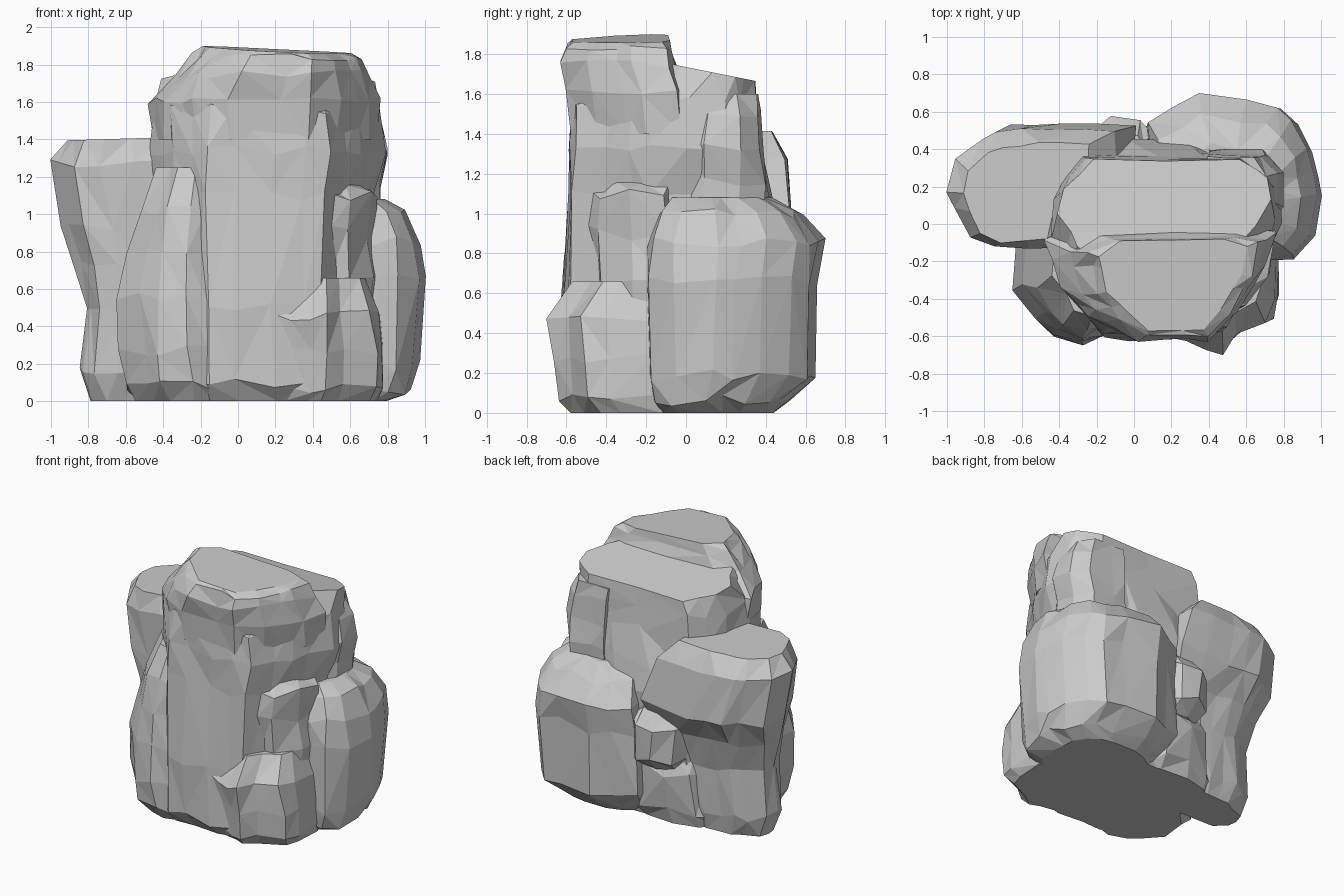
import bpy, bmesh, random


def rock(name, outline, levels, seed, jitter=0.018, tilt_x=0.0, tilt_y=0.0):
    """Loft a plan outline through levels (z, x0, x1, y0, y1) into a faceted stone."""
    rnd = random.Random(seed)
    ox = [p[0] for p in outline]
    oy = [p[1] for p in outline]
    # halve the long edges so the facets stay chunky but irregular
    pts = []
    for i, p in enumerate(outline):
        q = outline[(i + 1) % len(outline)]
        pts.append(p)
        if abs(p[0] - q[0]) + abs(p[1] - q[1]) > 0.28:
            t = rnd.uniform(0.35, 0.65)
            pts.append((p[0] + (q[0] - p[0]) * t, p[1] + (q[1] - p[1]) * t))

    bm = bmesh.new()
    rings = []
    top = len(levels) - 1
    for k, (z, x0, x1, y0, y1) in enumerate(levels):
        ring = []
        for px, py in pts:
            x = x0 + (px - min(ox)) / (max(ox) - min(ox)) * (x1 - x0)
            y = y0 + (py - min(oy)) / (max(oy) - min(oy)) * (y1 - y0)
            x += rnd.uniform(-jitter, jitter)
            y += rnd.uniform(-jitter, jitter)
            h = z
            if 0 < k < top:
                h += rnd.uniform(-2, 2) * jitter
            if k == top:
                h += tilt_x * (x - (x0 + x1) / 2) + tilt_y * (y - (y0 + y1) / 2)
            ring.append(bm.verts.new((x, y, max(h, 0.0))))
        rings.append(ring)
    n = len(pts)
    for a, b in zip(rings, rings[1:]):
        for i in range(n):
            j = (i + 1) % n
            quad = (a[i], a[j], b[j], b[i])
            s = rnd.randint(0, 1)
            bm.faces.new((quad[s], quad[s + 1], quad[s + 2]))
            bm.faces.new((quad[s], quad[s + 2], quad[(s + 3) % 4]))
    bm.faces.new(rings[-1])
    bm.faces.new(rings[0][::-1])
    bmesh.ops.recalc_face_normals(bm, faces=bm.faces)
    mesh = bpy.data.meshes.new(name)
    bm.to_mesh(mesh)
    bm.free()
    obj = bpy.data.objects.new(name, mesh)
    bpy.context.collection.objects.link(obj)
    return obj


# Tall central stone, its back top sloping down
rock("main_pillar",
     [(-.16, -.6), (.2, -.61), (.48, -.58), (.57, -.42), (.7, -.2), (.77, 0), (.76, .2), (.6, .37),
      (-.27, .37), (-.44, .12), (-.47, -.1), (-.36, -.4)],
     [(0, -.42, .74, -.53, .36), (.1, -.47, .76, -.62, .38), (.5, -.45, .72, -.62, .38),
      (1.1, -.46, .73, -.59, .38), (1.34, -.47, .78, -.59, .37), (1.56, -.46, .76, -.57, .36),
      (1.725, -.4, .72, -.25, .35)],
     1, jitter=.014, tilt_y=-.2)

# Raised front crown
rock("pillar_crown",
     [(-.02, -.6), (.38, -.6), (.53, -.47), (.68, -.25), (.73, -.07), (.55, -.03),
      (-.25, -.03), (-.42, -.12), (-.35, -.35), (-.2, -.5)],
     [(1.4, -.46, .74, -.58, .02), (1.6, -.475, .755, -.6, -.0), (1.75, -.35, .71, -.62, -.05),
      (1.84, -.25, .67, -.6, -.07), (1.875, -.19, .61, -.56, -.09)],
     2, jitter=.012, tilt_x=-.05, tilt_y=.03)

# Leaning slab on the left, undercut towards the ground
rock("left_slab",
     [(-.87, -.08), (-.72, -.13), (-.2, -.12), (.0, .1), (.0, .52), (-.4, .53), (-.7, .52),
      (-.96, .36), (-1, .18)],
     [(0, -.8, -.1, -.02, .3), (.15, -.86, -.1, -.07, .33), (.5, -.82, -.1, -.08, .35),
      (.72, -.87, -.05, -.1, .42), (.92, -.94, .0, -.12, .53), (1.28, -1, -.1, -.13, .51),
      (1.405, -.9, -.25, -.09, .43)],
     3, jitter=.014, tilt_x=.03)

# Broad boulder at the right rear
rock("right_boulder",
     [(.75, -.2), (.87, -.18), (.96, -.07), (1, .15), (.95, .4), (.87, .56), (.78, .63),
      (.36, .69), (.08, .53), (.08, .1), (.3, -.15)],
     [(0, .15, .8, -.12, .45), (.06, .1, .92, -.16, .52), (.19, .05, .98, -.18, .65),
      (.66, .05, 1, -.2, .67), (.86, .08, .97, -.18, .69), (1.0, .14, .89, -.13, .58),
      (1.08, .25, .78, -.07, .42)],
     4, jitter=.014)

# Stone leaning on the front left, blending into the pillar face
rock("front_left_stone",
     [(-.44, -.6), (-.27, -.635), (-.16, -.6), (.1, -.52), (.1, .0), (-.5, .0), (-.63, -.13),
      (-.65, -.36)],
     [(0, -.55, .1, -.55, .0), (.08, -.61, .1, -.62, .02), (.27, -.63, .1, -.64, .02),
      (.55, -.65, .1, -.63, .02), (.8, -.6, .05, -.6, .02), (1.02, -.52, .0, -.58, .0),
      (1.25, -.44, .0, -.48, .0)],
     5, jitter=.014)

# Low foot and stacked wedges along the front right
rock("front_right_foot",
     [(.0, -.58), (.25, -.62), (.47, -.69), (.56, -.6), (.74, -.52), (.78, -.4), (.78, -.15),
      (.5, 0), (.2, -.1)],
     [(0, .0, .74, -.58, 0), (.07, .0, .78, -.64, 0), (.28, .0, .78, -.66, 0),
      (.46, .04, .75, -.69, 0), (.66, .14, .68, -.56, 0)],
     6, jitter=.014)
rock("right_wedge",
     [(.5, -.46), (.62, -.42), (.73, -.26), (.76, -.1), (.5, 0), (.4, -.2)],
     [(.45, .4, .72, -.44, 0), (.66, .4, .74, -.45, 0), (.9, .4, .73, -.48, 0),
      (1.1, .4, .76, -.47, 0), (1.16, .4, .68, -.38, 0)],
     7, jitter=.02)

# Bulge on the upper right of the pillar
rock("upper_right_bulge",
     [(.4, .0), (.7, .0), (.79, .1), (.79, .27), (.7, .38), (.4, .38)],
     [(1.0, .4, .76, -.04, .4), (1.16, .4, .76, -.02, .4), (1.33, .4, .8, 0, .38),
      (1.5, .4, .77, .02, .37), (1.6, .4, .7, .06, .35)],
     8, jitter=.012)

# Small stones filling the rear gap
rear = [(-.33, .1), (.12, .1), (.15, .4), (.03, .57), (-.13, .58), (-.28, .5), (-.35, .35)]
rock("rear_base_stone", rear,
     [(0, -.45, .25, .1, .38), (.12, -.45, .25, .1, .43), (.4, -.38, .2, .1, .45), (.6, -.3, .2, .1, .4)], 9)
rock("rear_small_stone", rear,
     [(.42, -.24, .14, .1, .46), (.52, -.29, .15, .1, .56), (.76, -.3, .14, .1, .57), (.86, -.24, .1, .1, .48)], 10)
rock("rear_shoulder", rear,
     [(.6, -.4, .45, .1, .42), (.95, -.45, .5, .1, .46), (1.15, -.4, .55, .1, .42), (1.45, -.2, .6, .1, .36)], 11)
